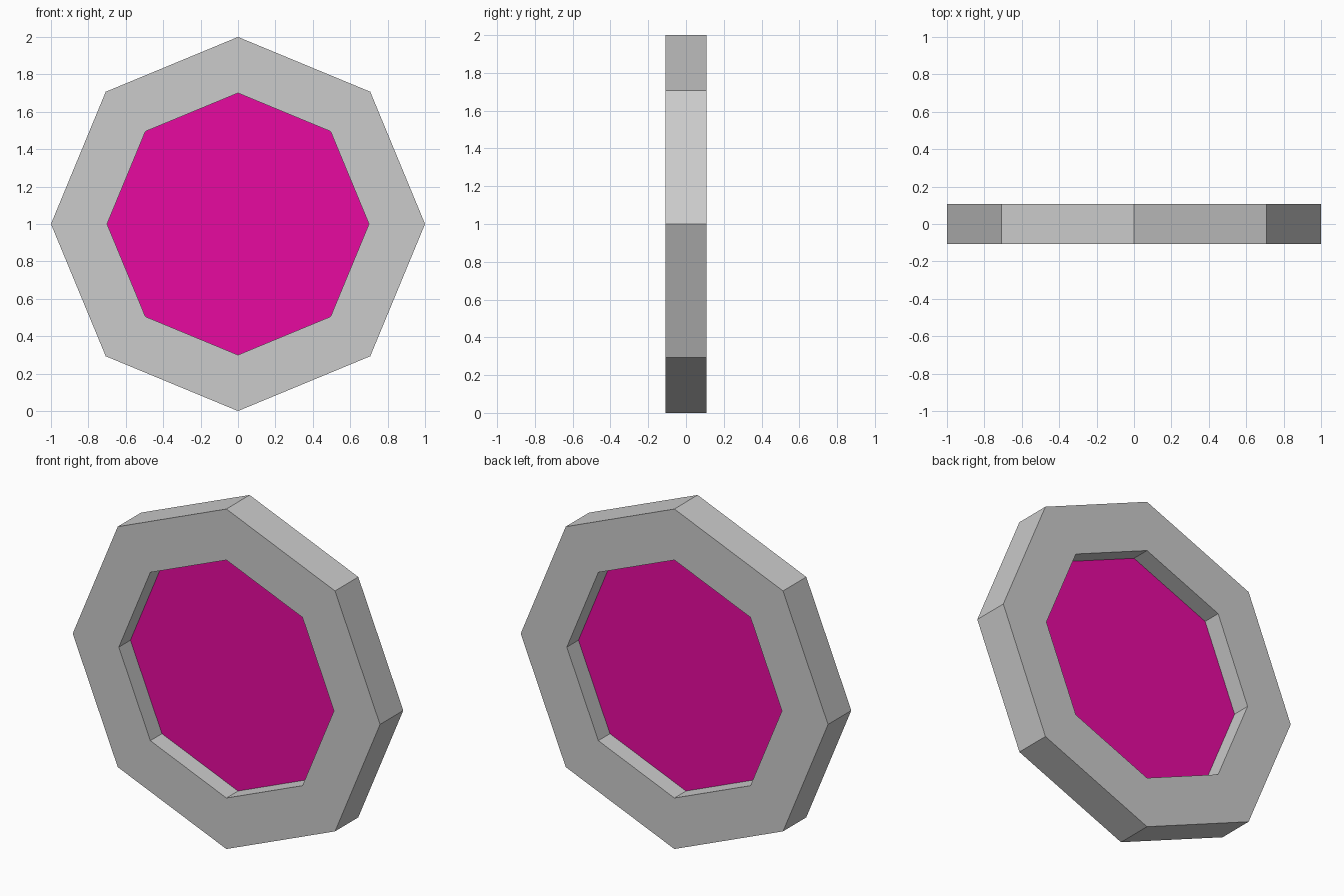
import bpy, bmesh
from math import sin, cos, tau

if "Cube" in bpy.data.objects:
    bpy.data.objects.remove(bpy.data.objects["Cube"])

SIDES, OUTER, INNER, HALF, CENTRE_Z = 8, 1.0, 0.7, 0.108, 1.0


def loop(bm, radius, y):
    return [bm.verts.new((radius * cos(tau * i / SIDES), y,
                          CENTRE_Z + radius * sin(tau * i / SIDES)))
            for i in range(SIDES)]


def finish(name, bm):
    bmesh.ops.recalc_face_normals(bm, faces=bm.faces)
    mesh = bpy.data.meshes.new(name)
    bm.to_mesh(mesh)
    bm.free()
    obj = bpy.data.objects.new(name, mesh)
    bpy.context.collection.objects.link(obj)
    return obj


# Octagonal frame: a rectangular section swept round eight corners
bm = bmesh.new()
section = [(OUTER, -HALF), (OUTER, HALF), (INNER, HALF), (INNER, -HALF)]
loops = [loop(bm, r, y) for r, y in section]
for k in range(4):
    a, b = loops[k], loops[(k + 1) % 4]
    for i in range(SIDES):
        j = (i + 1) % SIDES
        bm.faces.new((a[i], a[j], b[j], b[i]))
finish("octagonal_frame", bm)

# Thin coloured panel in the middle of the frame's depth
bm = bmesh.new()
bm.faces.new(loop(bm, INNER, 0.0))
panel = finish("centre_panel", bm)
magenta = bpy.data.materials.new("magenta")
magenta.diffuse_color = (0.8, 0.003, 0.35, 1)
magenta.use_nodes = True
magenta.node_tree.nodes["Principled BSDF"].inputs["Base Color"].default_value = magenta.diffuse_color
panel.data.materials.append(magenta)
